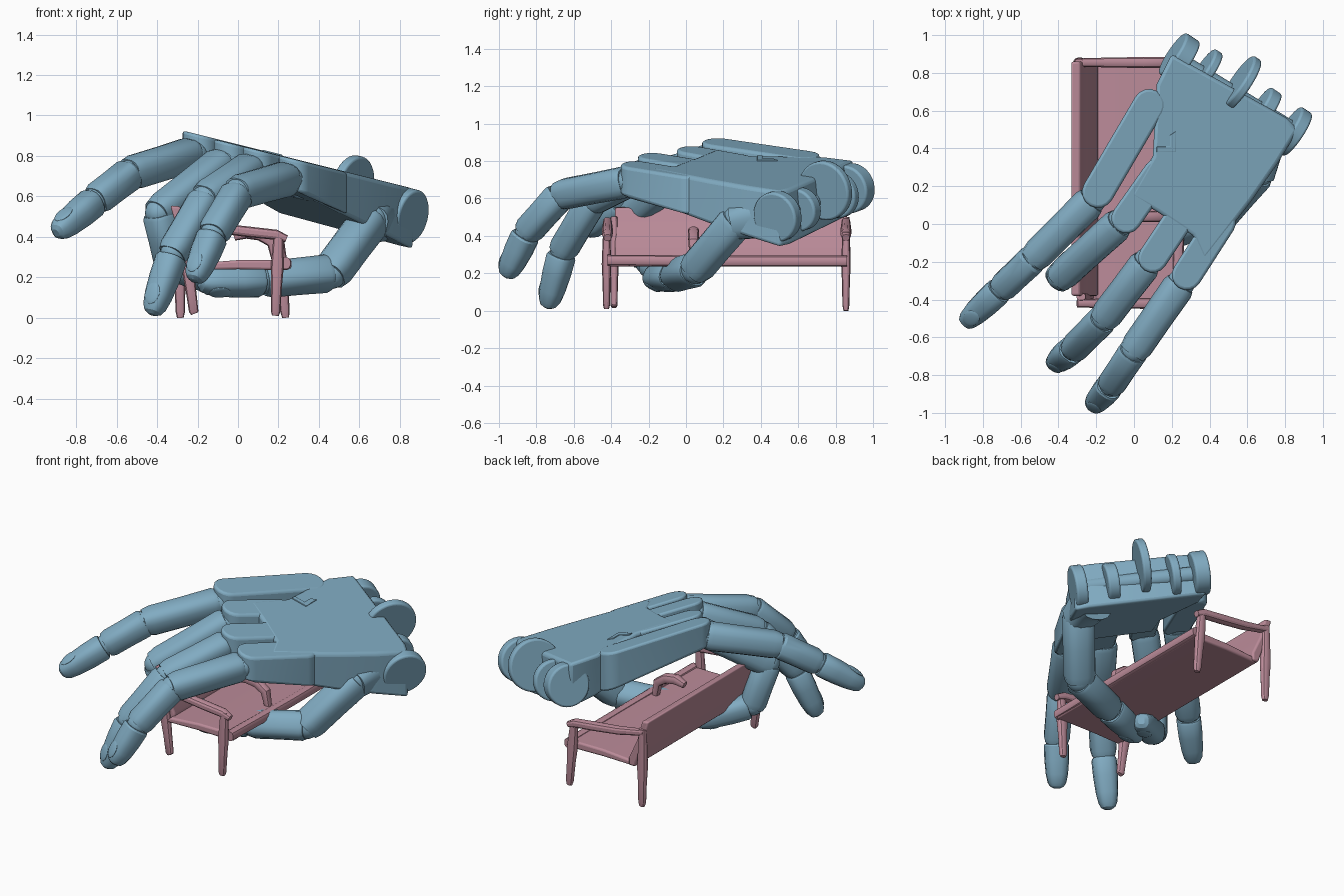
import bpy, bmesh, math
from mathutils import Vector as V, Matrix

if "Cube" in bpy.data.objects:
    bpy.data.objects.remove(bpy.data.objects["Cube"])


def material(name, rgb):
    m = bpy.data.materials.new(name)
    m.diffuse_color = (*rgb, 1)
    m.use_nodes = True
    m.node_tree.nodes["Principled BSDF"].inputs["Base Color"].default_value = m.diffuse_color
    return m


BLUE = material("blue_shell", (0.22, 0.41, 0.54))
PINK = material("pink_frame", (0.5, 0.26, 0.32))
NORMAL = V((0.2425, 0, 0.97))          # back of the hand faces this way


def finish(bm, name, mat, bevel=0.0):
    bmesh.ops.recalc_face_normals(bm, faces=bm.faces)
    me = bpy.data.meshes.new(name)
    bm.to_mesh(me)
    bm.free()
    me.materials.append(mat)
    ob = bpy.data.objects.new(name, me)
    bpy.context.collection.objects.link(ob)
    if bevel:
        b = ob.modifiers.new("bevel", "BEVEL")
        b.width, b.segments, b.limit_method = bevel, 3, "ANGLE"
        b.angle_limit = math.radians(40)
    return ob


def loft(name, pts, radii, mat, ref=V((0, 1, 0)), sides=16, power=0.75, flat=1.0):
    """Rounded-square tube through pts, flattened along ref by flat."""
    bm = bmesh.new()
    pts = [V(p) for p in pts]
    rings = []
    for i, (p, r) in enumerate(zip(pts, radii)):
        t = (pts[min(i + 1, len(pts) - 1)] - pts[max(i - 1, 0)]).normalized()
        side = t.cross(ref).normalized()
        up = side.cross(t)
        ring = []
        for k in range(sides):
            a = 2 * math.pi * (k + 0.5) / sides
            c, s = math.cos(a), math.sin(a)
            c = math.copysign(abs(c) ** power, c)
            s = math.copysign(abs(s) ** power, s)
            ring.append(bm.verts.new(p + side * c * r + up * s * r * flat))
        rings.append(ring)
    for a, b in zip(rings, rings[1:]):
        for k in range(sides):
            j = (k + 1) % sides
            bm.faces.new((a[k], a[j], b[j], b[k]))
    bm.faces.new(rings[0])
    bm.faces.new(rings[-1])
    return finish(bm, name, mat)


def ball(name, c, size, axes, mat):
    bm = bmesh.new()
    bmesh.ops.create_uvsphere(bm, u_segments=20, v_segments=12, radius=1)
    rot = Matrix(axes).transposed().to_4x4()
    bm.transform(Matrix.Translation(c) @ rot @ Matrix.Diagonal((*size, 1)))
    return finish(bm, name, mat)


def prism(name, lower, upper, mat, bevel):
    bm = bmesh.new()
    a = [bm.verts.new(p) for p in lower]
    b = [bm.verts.new(p) for p in upper]
    n = len(a)
    bm.faces.new(a)
    bm.faces.new(b)
    for i in range(n):
        j = (i + 1) % n
        bm.faces.new((a[i], a[j], b[j], b[i]))
    return finish(bm, name, mat, bevel)


def on_hand(x, y, depth=0.0):
    return V((x, y, 0.855 - 0.25 * x - depth))


def plate(name, outline, top, bottom, bevel=0.02):
    prism(name, [on_hand(x, y, bottom(x, y)) for x, y in outline],
          [on_hand(x, y, top) for x, y in outline], BLUE, bevel)


# palm block, thicker towards the wrist
def palm_depth(x, y):
    return 0.17 + 0.14 * max(0, 0.6 * x + 0.8 * y)


plate("palm", [(0.37, -0.2), (0.62, 0.12), (0.76, 0.32), (0.87, 0.5), (0.81, 0.56), (0.2, 0.9),
               (0.12, 0.74), (0.1, 0.36), (-0.02, 0.15), (0.13, 0.06), (0.31, -0.06)], 0, palm_depth)


# knuckle bars that run from the palm out to each finger
def knuckle_bar(name, p, q, r, top=0.0):
    a0 = math.atan2(q[1] - p[1], q[0] - p[0])
    out = []
    for c, start in ((q, a0 - math.pi / 2), (p, a0 + math.pi / 2)):
        for k in range(9):
            a = start + math.pi * k / 8
            out.append((c[0] + r * math.cos(a), c[1] + r * math.sin(a)))
    plate(name, out, top, lambda x, y: palm_depth(x, y) - 0.01, 0.015)


knuckle_bar("knuckle_bar_1", (-0.19, 0.17), (0.08, 0.63), 0.085, -0.002)
knuckle_bar("knuckle_bar_2", (-0.04, 0.03), (0.13, 0.27), 0.08, 0.002)
knuckle_bar("knuckle_bar_3", (0.1, -0.18), (0.26, 0.06), 0.078, 0.002)
knuckle_bar("knuckle_bar_4", (0.28, -0.27), (0.46, 0.01), 0.08, 0.002)

# small latch on the back of the hand
plate("latch", [(0.12, 0.38), (0.22, 0.38), (0.22, 0.49), (0.19, 0.47), (0.19, 0.41), (0.12, 0.41)],
      -0.006, lambda x, y: 0.05, 0.003)

# wrist hinge lugs and drive disc
WRIST = V((0.82, -0.55, -0.205)).normalized()


def disc(name, x, y, depth, r, thick):
    c = on_hand(x, y, depth)
    bm = bmesh.new()
    bmesh.ops.create_cone(bm, segments=40, radius1=r, radius2=r, depth=thick, cap_ends=True)
    bm.transform(Matrix.Translation(c) @ WRIST.to_track_quat("Z", "Y").to_matrix().to_4x4())
    finish(bm, name, BLUE, 0.012)


for i, (x, y, d, r, t) in enumerate([(0.24, 0.88, 0.14, 0.13, 0.09), (0.38, 0.81, 0.14, 0.125, 0.05),
                                     (0.565, 0.745, 0.07, 0.16, 0.05), (0.69, 0.61, 0.14, 0.115, 0.07),
                                     (0.84, 0.49, 0.14, 0.135, 0.07)]):
    disc(f"wrist_lug_{i + 1}", x, y, d, r, t)
loft("wrist_axle", [on_hand(0.22, 0.87, 0.14), on_hand(0.84, 0.49, 0.14)], [0.05, 0.05], BLUE, NORMAL, power=1)


# fingers: two phalanges, a nailed tip and ball joints
def finger(name, pts, r):
    pts = [V(p) for p in pts]
    first = (pts[1] - pts[0]).normalized()
    last = len(pts) - 2
    for i in range(last + 1):
        p, q = pts[i], pts[i + 1]
        d = (q - p).normalized()
        out = NORMAL if i == 0 else first
        out = (out - d * out.dot(d)).normalized()
        rad = r * (1 - 0.07 * i)
        side = d.cross(out)
        ball(f"{name}_joint_{i + 1}", p, (rad * 0.88,) * 3, (side, d, out), BLUE)
        if i < last:
            ts, fs = (0.02, 0.08, 0.5, 0.92, 1.03), (0.9, 1.0, 0.97, 0.97, 0.85)
        else:
            q = q + d * 0.08
            ts, fs = (0.07, 0.11, 0.4, 0.7, 0.88, 0.96, 1), (0.92, 1, 0.98, 0.88, 0.74, 0.56, 0.28)
        loft(f"{name}_phalanx_{i + 1}", [p.lerp(q, t) for t in ts], [rad * f for f in fs], BLUE, out)
        if i == last:
            ball(f"{name}_nail", p.lerp(q, 0.74) + out * rad * 0.79 - d * 0.005,
                 (rad * 0.58, 0.055, rad * 0.14), (side, d + out * -0.12, out + d * 0.12), BLUE)


finger("finger_1", [(-0.22, 0.13, 0.81), (-0.53, -0.18, 0.715), (-0.70, -0.34, 0.585), (-0.85, -0.48, 0.46)], 0.085)
finger("finger_2", [(-0.07, 0.01, 0.77), (-0.39, -0.28, 0.52), (-0.33, -0.21, 0.26), (-0.12, -0.05, 0.18)], 0.085)
finger("finger_3", [(0.07, -0.2, 0.74), (-0.16, -0.5, 0.59), (-0.32, -0.66, 0.32), (-0.40, -0.72, 0.09)], 0.085)
finger("finger_4", [(0.25, -0.31, 0.69), (0.0, -0.67, 0.62), (-0.12, -0.85, 0.42), (-0.19, -0.93, 0.25)], 0.085)
finger("thumb", [(0.66, 0.28, 0.49), (0.46, 0.05, 0.22), (0.14, -0.06, 0.19), (-0.12, -0.16, 0.18)], 0.095)
loft("thumb_base", [on_hand(0.68, 0.46, 0.2), (0.67, 0.38, 0.5), (0.65, 0.25, 0.47)],
     [0.11, 0.11, 0.09], BLUE, NORMAL)


# bench seat and leaning backrest, one thin shell
def shell(name, profile, y0, y1, bevel):
    prism(name, [V((x, y0, z)) for x, z in profile], [V((x, y1, z)) for x, z in profile], PINK, bevel)


shell("seat", [(0.25, 0.235), (0.25, 0.285), (0.0, 0.285), (-0.2, 0.27), (-0.23, 0.235), (0, 0.24)],
      -0.41, 0.85, 0.012)
shell("backrest", [(-0.19, 0.24), (-0.19, 0.29), (-0.25, 0.42), (-0.285, 0.55), (-0.335, 0.555), (-0.29, 0.4), (-0.235, 0.24)],
      -0.38, 0.86, 0.012)
loft("front_rail", [(0.23, -0.42, 0.27), (0.24, 0.2, 0.265), (0.24, 0.86, 0.265)], [0.03] * 3, PINK, V((1, 0, 0)), 12)


# legs run from the floor up to the arms
def leg(name, x, y, z, top_x, top_z):
    zs = (0, 0.03, 0.15, 0.25, top_z)
    pts = [(x + (top_x - x) * h / top_z, y, max(h, z)) for h in zs]
    loft(name, pts, (0.017, 0.024, 0.027, 0.033, 0.024), PINK, V((0, 1, 0)), 12, 0.8, 0.8)


leg("front_leg_near", 0.185, -0.425, 0.01, 0.2, 0.42)
leg("back_leg_near", -0.215, -0.385, 0.02, -0.28, 0.5)
leg("front_leg_far", 0.235, 0.855, 0, 0.2, 0.42)
leg("back_leg_far", -0.285, 0.855, 0, -0.29, 0.5)

# curved armrests at both ends and a short bolster mid-seat
for label, y in (("near", -0.42), ("far", 0.855)):
    loft(f"armrest_{label}", [(0.24, y, 0.39), (0.19, y, 0.41), (0.05, y, 0.425), (-0.12, y, 0.445), (-0.3, y, 0.48)],
         [0.018, 0.026, 0.027, 0.025, 0.02], PINK, V((0, 1, 0)), 12, 0.8, 1.1)
loft("bolster", [(-0.02, 0.04, 0.4), (0.04, 0.04, 0.42), (0.11, 0.04, 0.41), (0.17, 0.04, 0.37), (0.19, 0.04, 0.27)],
     [0.02, 0.03, 0.03, 0.028, 0.02], PINK, V((0, 1, 0)), 12)

# smooth shading with crisp edges
for ob in bpy.context.scene.objects:
    ob.select_set(True)
    bpy.context.view_layer.objects.active = ob
bpy.ops.object.shade_smooth_by_angle(angle=math.radians(28))
